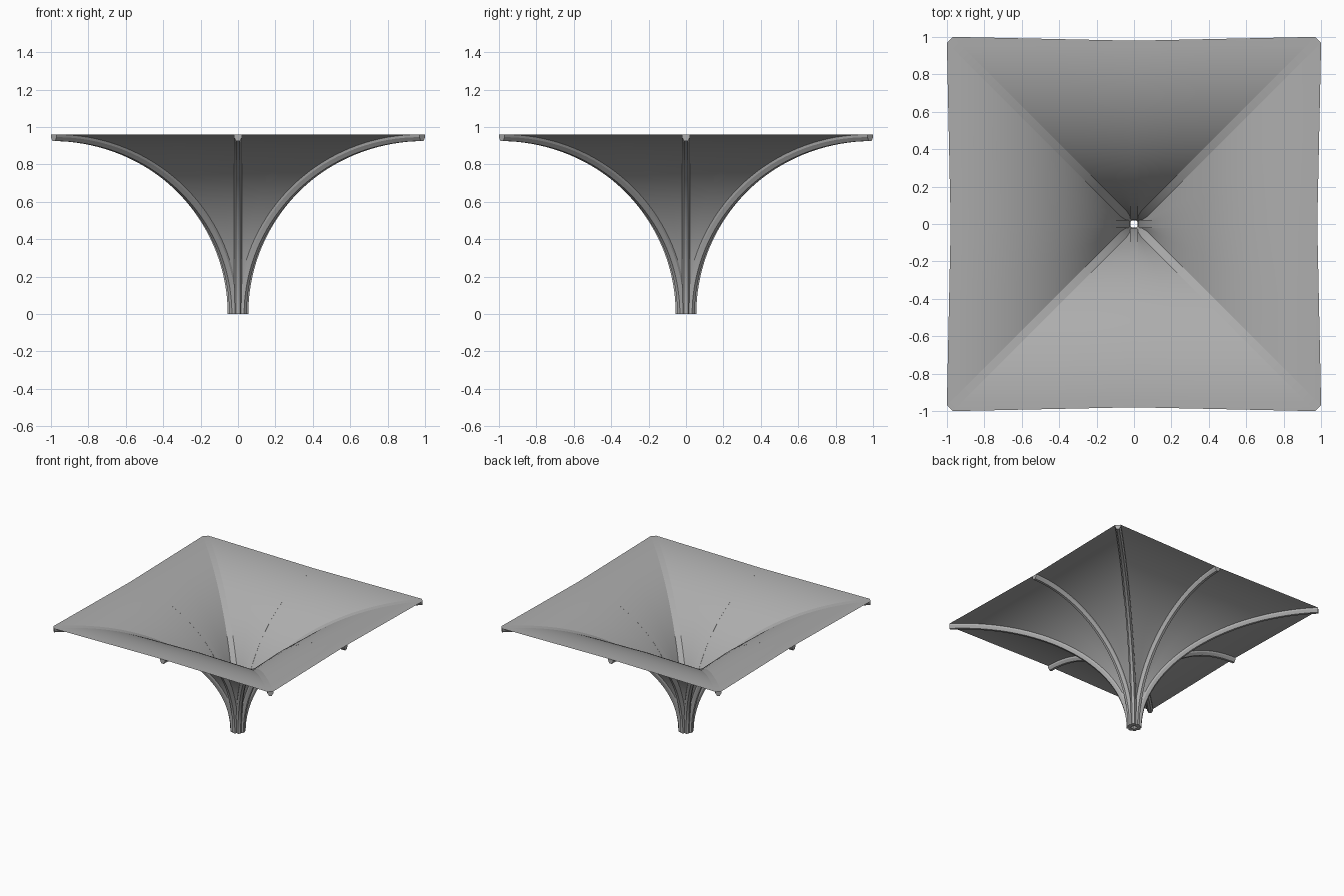
import bpy, bmesh, math
from mathutils import Matrix, Vector

cube = bpy.data.objects.get("Cube")
if cube:
    bpy.data.objects.remove(cube)

HEIGHT = 0.96
STEPS = 36
AXIS = (0.02, 0.98)                                   # start and end radius
DIAG = (0.015 * math.sqrt(2), 0.985 * math.sqrt(2))
# Rib section: (sideways, depth below the top surface)
SECTION = [(-0.022, 0), (0.022, 0), (0.022, 0.014),
           (0.01, 0.035), (-0.01, 0.035), (-0.022, 0.014)]

stone = bpy.data.materials.new("grey stone")
stone.use_nodes = True
colour = (0.42, 0.42, 0.42, 1)
stone.diffuse_color = colour
stone.node_tree.nodes["Principled BSDF"].inputs["Base Color"].default_value = colour


def arc(span, i):
    """Point (radius, height) on a quarter ellipse and its outward, downward normal."""
    t = math.pi / 2 * i / STEPS
    a = span[1] - span[0]
    point = Vector((span[1] - a * math.cos(t), HEIGHT * math.sin(t)))
    normal = Vector((HEIGHT * math.cos(t), -a * math.sin(t))).normalized()
    return point, normal


def finish(name, bm, angle):
    bmesh.ops.rotate(bm, verts=bm.verts, cent=(0, 0, 0),
                     matrix=Matrix.Rotation(angle, 3, 'Z'))
    mesh = bpy.data.meshes.new(name)
    bm.to_mesh(mesh)
    bm.free()
    mesh.materials.append(stone)
    obj = bpy.data.objects.new(name, mesh)
    bpy.context.collection.objects.link(obj)
    bpy.ops.object.select_all(action='DESELECT')
    obj.select_set(True)
    bpy.context.view_layer.objects.active = obj
    bpy.ops.object.shade_smooth_by_angle(angle=math.radians(25))


def bridge(bm, rows, closed):
    for low, high in zip(rows, rows[1:]):
        n = len(low)
        for j in range(n if closed else n - 1):
            k = (j + 1) % n
            bm.faces.new((low[j], high[j], high[k], low[k]))


def rib(name, span, angle):
    bm = bmesh.new()
    rows = []
    for i in range(STEPS + 1):
        p, n = arc(span, i)
        rows.append([bm.verts.new((p.x + n.x * d, s, p.y + n.y * d))
                     for s, d in SECTION])
    bridge(bm, rows, True)
    bm.faces.new(rows[0])
    bm.faces.new(rows[-1])
    bmesh.ops.recalc_face_normals(bm, faces=bm.faces)
    finish(name, bm, angle)


def web(name, angle):
    """Curved panel between two diagonal ribs, bowed in a little at the middle rib."""
    bm = bmesh.new()
    rows = []
    for i in range(STEPS + 1):
        mid, _ = arc(AXIS, i)
        d = arc(DIAG, i)[0].x / math.sqrt(2)
        o = min(0.0155, d * 0.3)
        corner = Vector((d + o, d - o))
        row = []
        for f in (-1, -0.5, 0, 0.5, 1):
            x = mid.x + (corner.x - mid.x) * abs(f)
            row.append(bm.verts.new((x, corner.y * f, mid.y)))
        rows.append(row)
    bridge(bm, rows, False)
    bm.normal_update()
    if sum(f.normal.z for f in bm.faces) < 0:
        bmesh.ops.reverse_faces(bm, faces=bm.faces)
    finish(name, bm, angle)


# Four panels, each with a middle rib and a corner rib
for q, side in enumerate(("left", "back", "right", "front")):
    turn = q * math.pi / 2
    web("vault_panel_" + side, turn)
    rib("middle_rib_" + side, AXIS, turn)
    rib("corner_rib_" + side, DIAG, turn + math.pi / 4)
